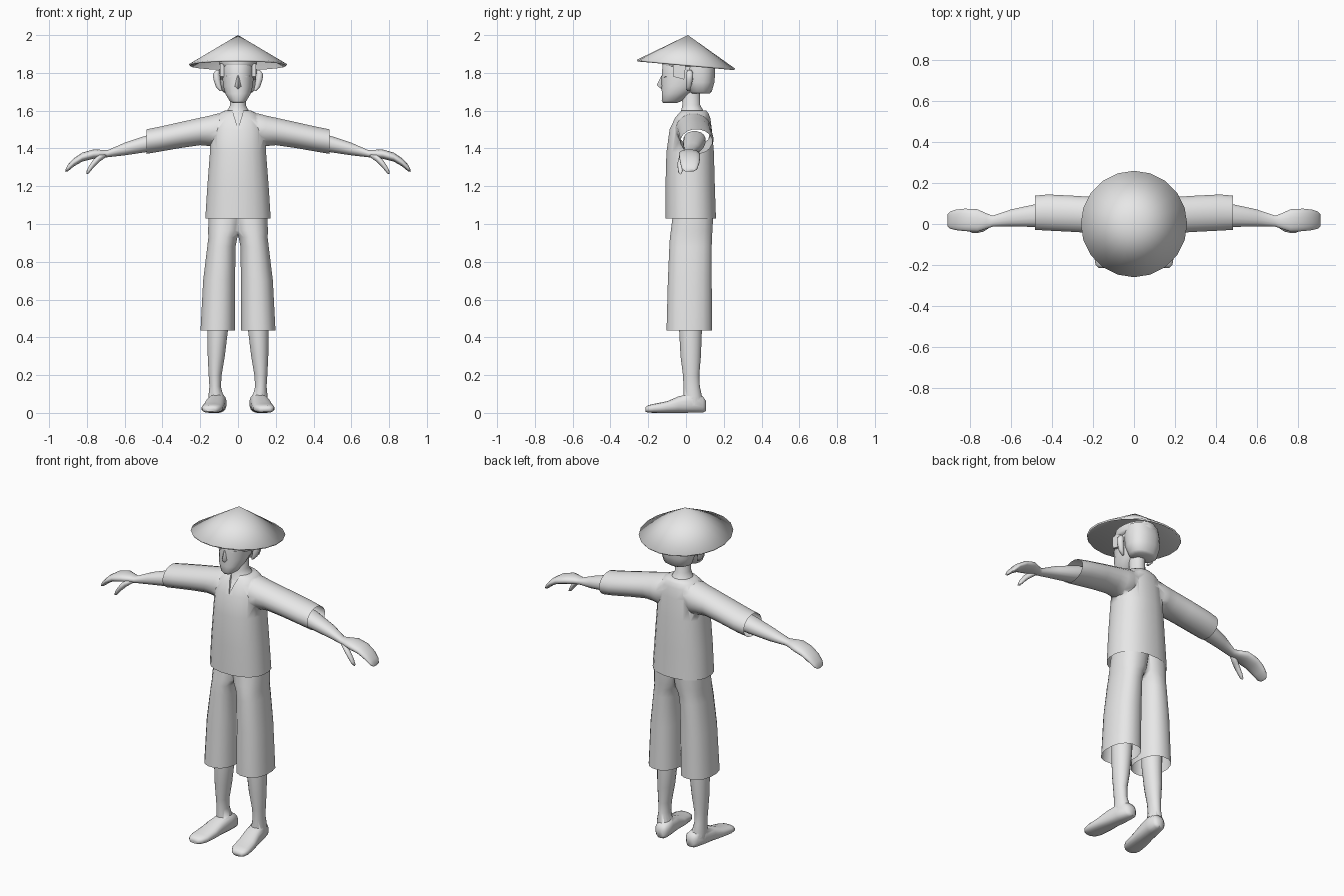
import bpy, bmesh, math
from mathutils import Vector

grey = bpy.data.materials.new("plain grey")
grey.diffuse_color = (0.8, 0.8, 0.8, 1)


def finish(name, bm, mirror=False, bisect=False, angle=60):
    """Turn a bmesh into a smooth-shaded object, optionally mirrored in x."""
    bmesh.ops.recalc_face_normals(bm, faces=bm.faces)
    me = bpy.data.meshes.new(name)
    bm.to_mesh(me)
    bm.free()
    me.materials.append(grey)
    ob = bpy.data.objects.new(name, me)
    bpy.context.collection.objects.link(ob)
    activate(ob)
    bpy.ops.object.shade_smooth_by_angle(angle=math.radians(angle))
    if mirror:
        m = ob.modifiers.new("Mirror", 'MIRROR')
        m.use_bisect_axis[0] = bisect
        m.use_clip = bisect
    return ob


def activate(ob):
    bpy.ops.object.select_all(action='DESELECT')
    ob.select_set(True)
    bpy.context.view_layer.objects.active = ob


def loft(name, axis, rings, n=16, power=2.0, caps=(True, True), **kw):
    """Rings (t, centre1, centre2, radius1, radius2) strung along an axis."""
    bm = bmesh.new()
    loops = []
    for t, c1, c2, r1, r2 in rings:
        loop = []
        for i in range(n):
            a = 2 * math.pi * (i + 0.5) / n
            c, s = math.cos(a), math.sin(a)
            p = c1 + r1 * math.copysign(abs(c) ** (2 / power), c)
            q = c2 + r2 * math.copysign(abs(s) ** (2 / power), s)
            co = {'x': (t, p, q), 'y': (p, t, q), 'z': (p, q, t)}[axis]
            loop.append(bm.verts.new(co))
        loops.append(loop)
    for a, b in zip(loops, loops[1:]):
        for i in range(n):
            j = (i + 1) % n
            bm.faces.new((a[i], a[j], b[j], b[i]))
    if caps[0]:
        bm.faces.new(loops[0])
    if caps[1]:
        bm.faces.new(loops[-1])
    return finish(name, bm, **kw)


def hull(name, points, **kw):
    bm = bmesh.new()
    for p in points:
        bm.verts.new(p)
    bmesh.ops.convex_hull(bm, input=bm.verts)
    return finish(name, bm, **kw)


def combine(ob, other, operation='UNION'):
    """Apply a boolean and remove the second solid."""
    for o in (other, ob):
        activate(o)
        for m in list(o.modifiers):
            bpy.ops.object.modifier_apply(modifier=m.name)
    m = ob.modifiers.new("Boolean", 'BOOLEAN')
    m.operation, m.solver, m.object = operation, 'EXACT', other
    bpy.ops.object.modifier_apply(modifier=m.name)
    bpy.data.objects.remove(other)


# Shirt: body and sleeves joined, neck notch cut, hem and cuffs opened
shirt = loft("shirt", 'z', [
    (1.03, 0, .025, .175, .135), (1.2, 0, .022, .164, .132),
    (1.38, 0, .022, .150, .127), (1.5, 0, .025, .145, .113),
    (1.56, 0, .035, .125, .095), (1.585, 0, .04, .10, .08),
    (1.6, 0, .04, .072, .068)], n=20, power=2.3)
sleeve = loft("sleeve", 'x', [
    (.04, .04, 1.52, .08, .07), (.11, .04, 1.493, .098, .093),
    (.15, .042, 1.493, .093, .082), (.2, .044, 1.49, .09, .074),
    (.3, .05, 1.472, .09, .07), (.42, .056, 1.448, .09, .067),
    (.485, .055, 1.436, .085, .066)], mirror=True)
combine(shirt, sleeve)
notch = hull("notch_cutter", [
    (0, -.08, 1.505), (0, -.2, 1.505), (-.032, -.01, 1.61),
    (.032, -.01, 1.61), (-.032, -.2, 1.61), (.032, -.2, 1.61)])
combine(shirt, notch, 'DIFFERENCE')
bm = bmesh.new()
bm.from_mesh(shirt.data)
ends = [f for f in bm.faces if f.calc_center_median().z < 1.035
        or (abs(f.normal.x) > .95 and abs(f.calc_center_median().x) > .48)]
bmesh.ops.delete(bm, geom=ends, context='FACES')
bm.to_mesh(shirt.data)
bm.free()
activate(shirt)
bpy.ops.object.shade_smooth_by_angle(angle=math.radians(75))

# Trousers: one wide leg mirrored and merged at the middle
loft("trousers", 'z', [
    (.435, .1075, .0175, .0925, .1225), (.7, .100, .02, .086, .118),
    (.88, .088, .024, .076, .114), (.93, .080, .026, .078, .113),
    (.965, .070, .03, .09, .112), (1.06, .06, .038, .095, .108)],
    power=2.3, caps=(False, True), mirror=True, bisect=True)

# Legs with bare feet
leg = loft("leg", 'z', [
    (.04, .11, .035, .045, .05), (.09, .117, .035, .04, .05),
    (.14, .121, .03, .031, .044), (.2, .121, .027, .035, .044),
    (.3, .115, .025, .046, .055), (.43, .108, .024, .055, .061),
    (.6, .105, .024, .058, .064)])
foot = loft("foot", 'y', [
    (.107, .1, .036, .022, .026), (.09, .102, .045, .04, .043),
    (.03, .11, .052, .049, .052), (-.04, .12, .044, .051, .044),
    (-.1, .129, .031, .056, .031), (-.17, .138, .024, .056, .024),
    (-.2, .143, .021, .045, .02), (-.215, .145, .018, .028, .012)], power=2.6)
combine(leg, foot)
activate(leg)
bpy.ops.object.shade_smooth_by_angle(angle=math.radians(65))
leg.modifiers.new("Mirror", 'MIRROR')

# Forearms, mitten hands and thumbs
loft("forearm_and_hand", 'x', [
    (.4, .045, 1.442, .06, .05), (.47, .042, 1.428, .058, .046),
    (.6, .03, 1.397, .042, .034), (.69, .014, 1.372, .027, .019),
    (.72, .014, 1.372, .038, .021), (.765, .017, 1.37, .056, .025),
    (.825, .02, 1.354, .056, .024), (.87, .02, 1.326, .051, .022),
    (.9, .019, 1.297, .042, .018), (.912, .018, 1.284, .028, .008)],
    power=2.2, mirror=True)
loft("thumb", 'x', [
    (.70, 0, 1.366, .015, .012), (.735, -.016, 1.348, .022, .02),
    (.765, -.027, 1.32, .018, .022), (.79, -.03, 1.287, .014, .019),
    (.803, -.03, 1.27, .007, .007)], n=10, mirror=True)

# Neck and head
loft("neck", 'z', [
    (1.57, 0, .035, .08, .075), (1.6, 0, .033, .058, .06),
    (1.63, 0, .028, .042, .048), (1.74, 0, .025, .043, .05)])
loft("head", 'z', [
    (1.64, 0, -.085, .028, .036), (1.652, 0, -.075, .045, .054),
    (1.69, 0, -.052, .068, .077), (1.73, 0, -.025, .079, .105),
    (1.78, 0, -.005, .084, .125), (1.85, 0, .005, .087, .13),
    (1.9, 0, .005, .07, .1)], n=20, power=2.2)
hull("nose", [
    (0, -.122, 1.80), (.008, -.12, 1.79), (-.008, -.12, 1.79),
    (0, -.155, 1.735), (.021, -.122, 1.728), (-.021, -.122, 1.728),
    (0, -.125, 1.71)])

# Closed eyelids
hull("eyelid", [(x, y + d, z + h) for x, y, z in
                ((.03, -.118, 1.782), (.045, -.111, 1.776), (.06, -.1, 1.782))
                for d in (0, -.006) for h in (0, .004)], mirror=True)

# Hair: back cap, band under the hat and side locks
loft("hair_back", 'z', [
    (1.69, 0, .075, .062, .05), (1.70, 0, .075, .082, .062),
    (1.75, 0, .072, .096, .080), (1.81, 0, .07, .099, .086),
    (1.87, 0, .06, .095, .085)], power=2.3)
loft("hair_band", 'z', [
    (1.835, 0, .012, .094, .135), (1.85, 0, .012, .103, .142),
    (1.885, 0, .012, .098, .13)], n=20)
hull("side_lock", [(x, y, z) for x in (.07, .095) for y, z in
                   ((-.07, 1.85), (-.068, 1.78), (-.01, 1.765), (0, 1.85))],
     mirror=True, angle=30)

# Ears
loft("ear", 'z', [
    (1.705, .09, .012, .008, .008), (1.725, .102, .014, .016, .014),
    (1.765, .112, .018, .02, .02), (1.795, .115, .02, .019, .02),
    (1.815, .107, .018, .01, .012)], n=8, mirror=True)

# Conical hat, tipped down at the back
bm = bmesh.new()
n = 20
rim = []
for i in range(n):
    a = 2 * math.pi * i / n
    y = .26 * math.sin(a)
    rim.append(bm.verts.new((.26 * math.cos(a), y, 1.846 - .09 * y)))
apex = bm.verts.new((0, .01, 2))
for i in range(n):
    bm.faces.new((rim[i], rim[(i + 1) % n], apex))
hat = finish("hat", bm)
shell = hat.modifiers.new("Solidify", 'SOLIDIFY')
shell.thickness = .01
shell.offset = -1
